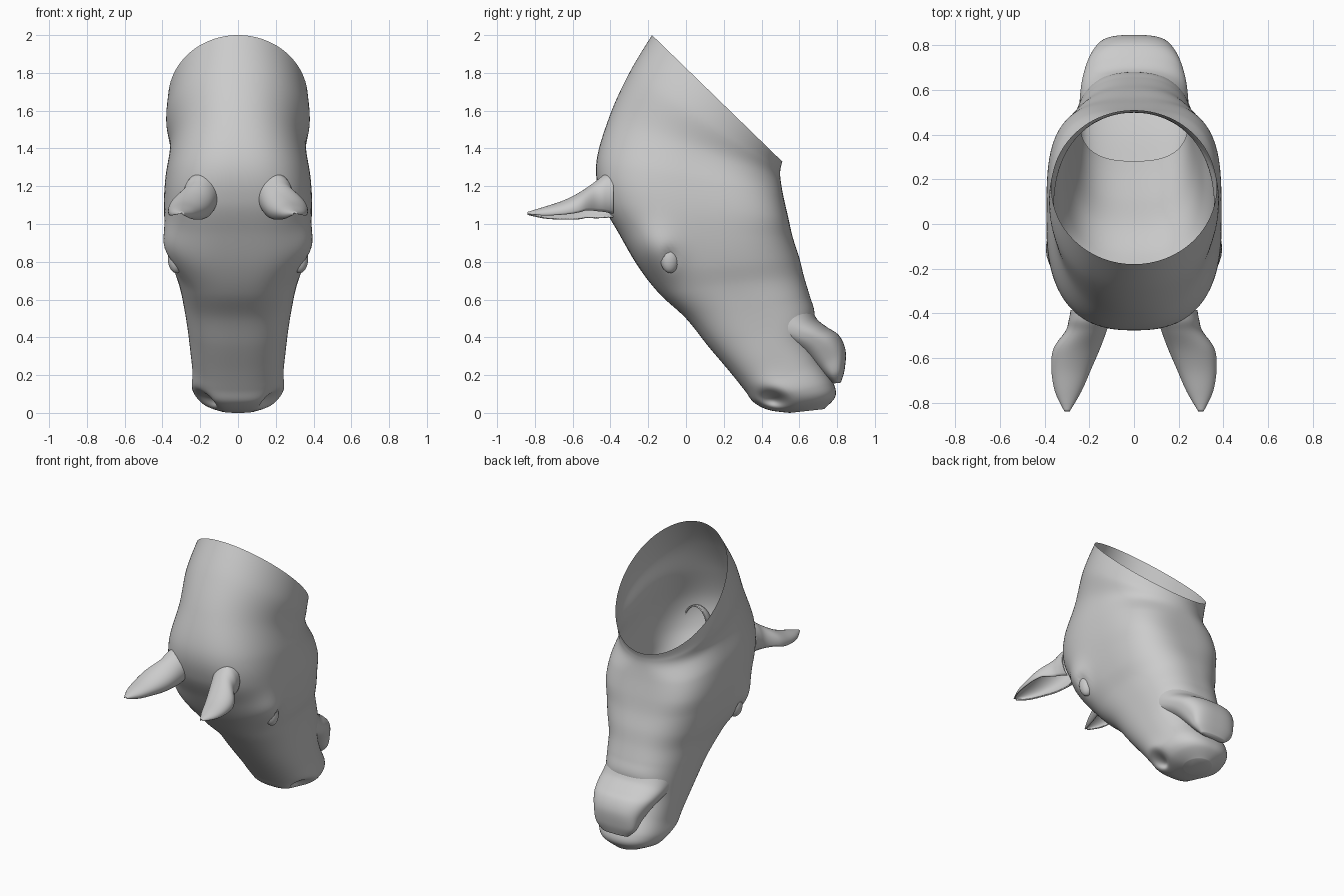
import bpy, bmesh, math
from mathutils import Vector

if "Cube" in bpy.data.objects:
    bpy.data.objects.remove(bpy.data.objects["Cube"])


def spline(rows, steps):
    """Catmull-Rom interpolation of parameter rows."""
    out = []
    for i in range(len(rows) - 1):
        p = [rows[max(0, min(len(rows) - 1, i + k))] for k in (-1, 0, 1, 2)]
        for s in range(steps):
            t = s / steps
            out.append([0.5 * (2 * b + (c - a) * t + (2 * a - 5 * b + 4 * c - d) * t * t
                               + (3 * b - a - 3 * c + d) * t ** 3) for a, b, c, d in zip(*p)])
    out.append(list(rows[-1]))
    return out


def skin(name, rings, closed=True, cap_end=False):
    """Bridge a list of point rings into a smooth mesh."""
    bm = bmesh.new()
    vs = [[bm.verts.new(p) for p in r] for r in rings]
    n = len(rings[0])
    for a, b in zip(vs, vs[1:]):
        for j in range(n if closed else n - 1):
            k = (j + 1) % n
            bm.faces.new((a[j], a[k], b[k], b[j]))
    if cap_end:
        bm.faces.new(vs[-1])
    bmesh.ops.recalc_face_normals(bm, faces=bm.faces)
    me = bpy.data.meshes.new(name)
    bm.to_mesh(me)
    bm.free()
    for f in me.polygons:
        f.use_smooth = True
    ob = bpy.data.objects.new(name, me)
    bpy.context.collection.objects.link(ob)
    return ob


def section(row, n=96):
    """Superellipse between a front point and a back point in the side plane."""
    fy, fz, by, bz, w, nf, nb = row
    ring = []
    for i in range(n):
        t = 2 * math.pi * i / n
        u, v = -math.cos(t), math.sin(t)
        e = 2 / (nf if u < 0 else nb)
        u = math.copysign(abs(u) ** e, u)
        v = math.copysign(abs(v) ** e, v)
        ring.append(Vector((w * v, (fy + by) / 2 + u * (by - fy) / 2,
                            (fz + bz) / 2 + u * (bz - fz) / 2)))
    return ring


def bump(rings, y, z, ry, rz, amount, tilt=0):
    """Push both flanks in or out around a spot seen from the side."""
    c, s = math.cos(tilt), math.sin(tilt)
    for r in rings:
        for p in r:
            dy, dz = p.y - y, p.z - z
            a, b = (dy * c + dz * s) / ry, (dz * c - dy * s) / rz
            p.x += amount * math.exp(-a * a - b * b) * max(-1, min(1, p.x / 0.12))


# Head and neck: front y,z  back y,z  half width, front and back squareness
head = [
    (-.18, 2.00, .51, 1.33, .37, 2.0, 2.0),
    (-.30, 1.80, .50, 1.29, .38, 2.1, 2.0),
    (-.405, 1.57, .50, 1.24, .36, 2.2, 2.3),
    (-.475, 1.32, .515, 1.15, .385, 2.5, 3.1),
    (-.445, 1.12, .54, 1.04, .392, 2.8, 3.3),
    (-.35, .94, .565, .93, .378, 2.9, 2.9),
    (-.25, .77, .60, .82, .35, 2.8, 2.6),
    (-.14, .63, .625, .72, .31, 2.7, 2.5),
    (.00, .50, .655, .62, .285, 2.7, 2.5),
    (.12, .35, .68, .53, .265, 2.7, 2.5),
    (.23, .22, .67, .41, .25, 2.6, 2.5),
    (.31, .12, .715, .28, .235, 2.5, 2.5),
    (.36, .055, .78, .16, .225, 2.5, 2.5),
    (.44, .015, .79, .085, .18, 2.3, 2.4),
    (.55, .00, .73, .02, .09, 2.0, 2.0)]
rings = [section(r) for r in spline(head, 10)]
bump(rings, -.18, .87, .12, .13, .05)            # brow
bump(rings, -.09, .82, .06, .10, .02)            # eyelids
bump(rings, -.085, .82, .03, .055, -.03)         # eye socket
bump(rings, .46, .09, .13, .09, .025)            # nostril flare
bump(rings, .46, .07, .075, .042, -.10, -.25)    # nostril hollow
skin("head", rings, cap_end=True)

# Lower lip and chin, emerging from inside the jaw at the mouth corner
chin = [
    (.28, .42, .665, .55, .245, 2.6, 2.5),
    (.40, .395, .695, .495, .243, 2.5, 2.5),
    (.52, .355, .745, .455, .232, 2.5, 2.5),
    (.61, .305, .81, .41, .208, 2.5, 2.5),
    (.68, .24, .845, .33, .175, 2.5, 2.7),
    (.74, .185, .84, .23, .15, 2.4, 2.6),
    (.775, .155, .82, .16, .10, 2.2, 2.2)]
skin("chin", [section(r) for r in spline(chin, 7)], cap_end=True)

# Ears: y, centre x, centre z, radius across, radius up; open underneath
ear = [
    (-.385, .195, 1.155, .085, .115),
    (-.43, .20, 1.145, .088, .113),
    (-.48, .215, 1.12, .088, .10),
    (-.56, .257, 1.085, .10, .08),
    (-.65, .281, 1.065, .085, .055),
    (-.75, .295, 1.055, .055, .032),
    (-.838, .30, 1.055, .008, .005)]
for side, label in ((1, "right"), (-1, "left")):
    rings = []
    for y, cx, cz, rx, rz in spline(ear, 6):
        gap = math.radians(15 + 45 * min(1, max(0, (-y - .38) / .15)))
        start = math.radians(-75) + gap
        span = 2 * math.pi - 2 * gap
        rings.append([(side * (cx + rx * math.cos(start + span * k / 28)), y,
                       cz + rz * math.sin(start + span * k / 28)) for k in range(29)])
    ob = skin(label + "_ear", rings, closed=False)
    m = ob.modifiers.new("thickness", "SOLIDIFY")
    m.thickness = .008
    m.offset = 0

    # Eyes
    bpy.ops.mesh.primitive_uv_sphere_add(segments=32, ring_count=20, location=(side * .326, -.085, .82),
                                         rotation=(0, 0, side * .35))
    eye = bpy.context.object
    eye.name = label + "_eye"
    eye.scale = (.045, .052, .08)
    bpy.ops.object.shade_smooth()
